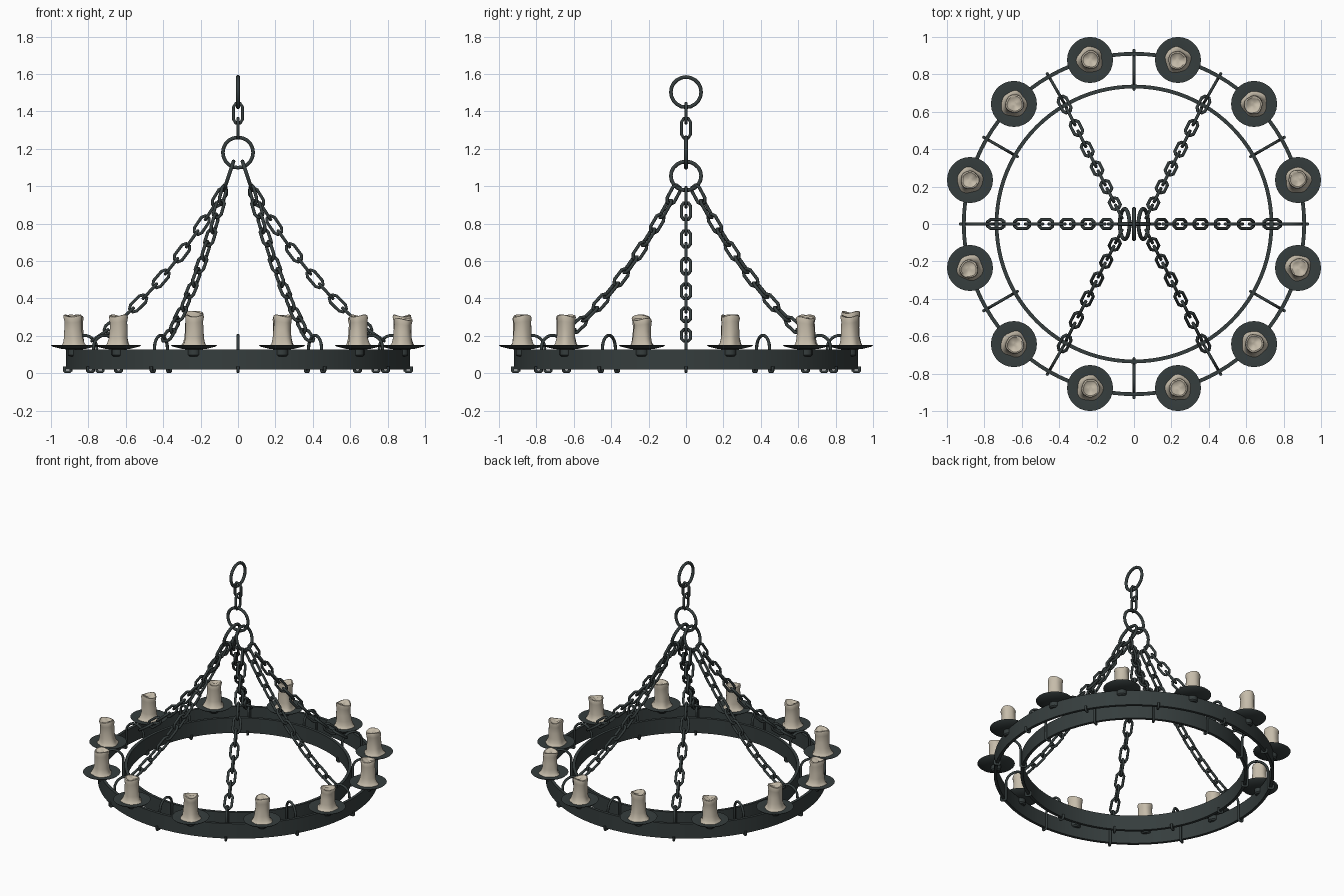
import bpy, bmesh, math, random
from mathutils import Vector as V

if "Cube" in bpy.data.objects:
    bpy.data.objects.remove(bpy.data.objects["Cube"])

random.seed(4)
X, Y, Z = V((1, 0, 0)), V((0, 1, 0)), V((0, 0, 1))


def material(name, rgb):
    m = bpy.data.materials.new(name)
    m.diffuse_color = (*rgb, 1)
    m.use_nodes = True
    m.node_tree.nodes["Principled BSDF"].inputs["Base Color"].default_value = m.diffuse_color
    return m


IRON = material("dark_iron", (0.036, 0.047, 0.047))
WAX = material("candle_wax", (0.56, 0.50, 0.40))


def finish(bm, name, mat, angle=35):
    bmesh.ops.recalc_face_normals(bm, faces=bm.faces)
    me = bpy.data.meshes.new(name)
    bm.to_mesh(me)
    bm.free()
    me.materials.append(mat)
    ob = bpy.data.objects.new(name, me)
    bpy.context.collection.objects.link(ob)
    bpy.ops.object.select_all(action='DESELECT')
    ob.select_set(True)
    bpy.context.view_layer.objects.active = ob
    bpy.ops.object.shade_smooth_by_angle(angle=math.radians(angle))
    return ob


def skin(bm, loops, closed):
    """Join equal vertex loops with quads; cap the ends when open."""
    rows = [[bm.verts.new(p) for p in loop] for loop in loops]
    n, k = len(rows), len(rows[0])
    for i in range(n if closed else n - 1):
        a, b = rows[i], rows[(i + 1) % n]
        for j in range(k):
            bm.faces.new((a[j], a[(j + 1) % k], b[(j + 1) % k], b[j]))
    if not closed:
        bm.faces.new(rows[0])
        bm.faces.new(rows[-1])


def tube(bm, pts, normal, r, closed=False, sides=8):
    """Round bar along a flat path lying in the plane with this normal."""
    n, loops = len(pts), []
    for i, p in enumerate(pts):
        a = pts[i - 1] if closed or i else p
        b = pts[(i + 1) % n] if closed or i < n - 1 else p
        up = normal.cross((b - p).normalized() + (p - a).normalized()).normalized()
        loops.append([p + r * (math.cos(t) * normal + math.sin(t) * up)
                      for t in (math.tau * (j + .5) / sides for j in range(sides))])
    skin(bm, loops, closed)


def ring(bm, c, u, v, radius, r):
    pts = [c + radius * (u * math.cos(t) + v * math.sin(t))
           for t in (math.tau * i / 20 for i in range(20))]
    tube(bm, pts, u.cross(v).normalized(), r, True)


def link(bm, c, d, side, length, w=0.024, r=0.009):
    """Chamfered chain link: long axis d, wide axis side."""
    h = length / 2
    prof = [(w, -h + .02), (w, h - .02), (w * .5, h), (-w * .5, h),
            (-w, h - .02), (-w, -h + .02), (-w * .5, -h), (w * .5, -h)]
    tube(bm, [c + side * a + d * b for a, b in prof], d.cross(side).normalized(), r, True)


def lathe(bm, c, prof, sides=28):
    loops = [[c + V((r * math.cos(t), r * math.sin(t), z))
              for t in (math.tau * j / sides for j in range(sides))] for r, z in prof]
    skin(bm, loops, False)


def polar(deg, r, z=0.0):
    a = math.radians(deg)
    return V((r * math.cos(a), r * math.sin(a), z))


# two concentric flat hoops
for name, r in (("outer_hoop", 0.91), ("inner_hoop", 0.735)):
    bm = bmesh.new()
    loops = [[polar(i * 3.75, rr, z) for rr, z in
              ((r - .01, .02), (r + .01, .02), (r + .01, .128), (r - .01, .128))]
             for i in range(96)]
    skin(bm, loops, True)
    finish(bm, name, IRON)

# arched staples that join the hoops and hook under them
bm = bmesh.new()
half = [(.104, .036), (.104, .014), (.098, .008), (.076, .008), (.069, .014)]
arch = [(.069 * math.cos(t), .134 + .069 * math.sin(t))
        for t in (math.pi * i / 12 for i in range(13))]
outline = half + arch + [(-a, z) for a, z in reversed(half)]
for k in range(12):
    e = polar(k * 30, 1)
    tube(bm, [e * (.824 + a) + Z * z for a, z in outline], e.cross(Z), .0085)
finish(bm, "hoop_staples", IRON, 50)

# hanging rings and the short top chain
bm = bmesh.new()
ring(bm, V((0, 0, 1.503)), Y, Z, .081, .0105)
ring(bm, V((0, 0, 1.18)), X, Z, .081, .0105)
link(bm, V((0, 0, 1.39)), Z, X, .105)
link(bm, V((0, 0, 1.31)), Z, Y, .105)
finish(bm, "top_rings_and_links", IRON, 50)

# two tilted gathering rings, each carrying three sagging chains
gather, chains = bmesh.new(), bmesh.new()
LINKS = 12
for s in (-1, 1):
    c = V((s * .05, 0, 1.055))
    down = V((s * .32, 0, -.947)).normalized()
    ring(gather, c, Y, down, .081, .0105)
    for off in (-60, 0, 60):
        ang = (0 if s > 0 else 180) + off
        a = math.radians(35 if off else 0)
        start = c + .081 * (down * math.cos(a) + Y * math.sin(a) * math.copysign(1, polar(ang, 1).y))
        end = polar(ang, .775, .178)
        pts = [start.lerp(end, t / 200) - Z * (.36 * t / 200 * (1 - t / 200)) for t in range(201)]
        cum = [0.0]
        for p, q in zip(pts, pts[1:]):
            cum.append(cum[-1] + (q - p).length)
        pitch = cum[-1] / LINKS

        def at(dist):
            return pts[min(range(201), key=lambda i: abs(cum[i] - dist))]

        for i in range(LINKS):
            p, q = at(i * pitch), at((i + 1) * pitch)
            d = (q - p).normalized()
            side = d.cross(Z).normalized()
            if i % 2 == 0:
                side = d.cross(side).normalized()
            link(chains, (p + q) / 2, d, side, pitch + .017)
finish(gather, "gathering_rings", IRON, 50)
finish(chains, "support_chains", IRON, 50)

# drip plates, sockets and half-melted candles
plates, sockets, candles = bmesh.new(), bmesh.new(), bmesh.new()
tops = {105: .328, 345: .29, 75: .305, 45: .298}
for k in range(12):
    ang = 15 + 30 * k
    c = polar(ang, .908)
    lathe(plates, c, [(.01, .126), (.06, .129), (.116, .143), (.123, .15),
                      (.118, .151), (.06, .139), (.01, .137)])
    lathe(sockets, c, [(.024, .09), (.033, .098), (.033, .132)], 16)
    top = tops.get(ang, .308)
    ph = [random.uniform(0, math.tau) for _ in range(5)]
    lean = V((random.uniform(-.006, .006), random.uniform(-.006, .006), 0))
    prof = [(.072, 0), (.064, .05), (.055, .14), (.050, .3), (.047, .55), (.046, .8),
            (.050, .93), (.047, .99), (.040, 1), (.032, .96), (.012, .94)]
    loops = []
    for r, h in prof:
        loop = []
        for j in range(28):
            t = math.tau * j / 28
            drip = .55 * math.sin(3 * t + ph[0]) + .45 * math.sin(5 * t + ph[1] + 2 * h)
            amp = .10 if h < .2 else .05
            rr = r * (1 + amp * drip + .025 * math.sin(9 * h + ph[2] + t))
            z = .137 + (top - .137) * h + .006 * h * h * math.sin(2 * t + ph[3])
            loop.append(c + lean * h + V((rr * math.cos(t), rr * math.sin(t), z)))
        loops.append(loop)
    skin(candles, loops, False)
finish(plates, "drip_plates", IRON)
finish(sockets, "candle_sockets", IRON)
finish(candles, "candles", WAX, 50)
